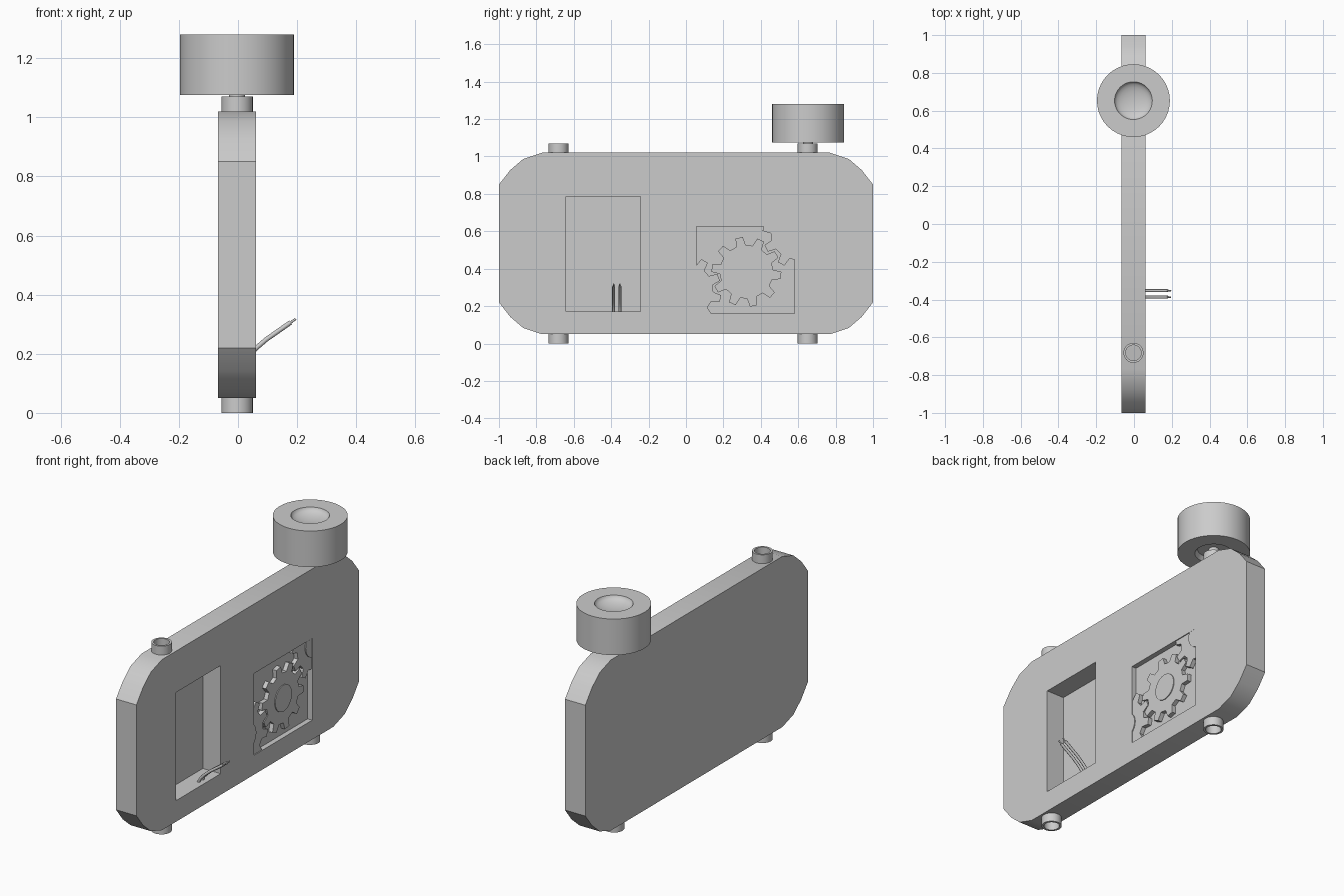
import bpy, bmesh, math

if "Cube" in bpy.data.objects:
    bpy.data.objects.remove(bpy.data.objects["Cube"])

CX = -0.003                 # mid-plane of the case
X0, X1 = -0.067, 0.061      # back and front faces of the case


def finish(bm, name, smooth=True):
    bmesh.ops.remove_doubles(bm, verts=bm.verts, dist=1e-5)
    bmesh.ops.recalc_face_normals(bm, faces=bm.faces)
    me = bpy.data.meshes.new(name)
    bm.to_mesh(me)
    bm.free()
    ob = bpy.data.objects.new(name, me)
    bpy.context.collection.objects.link(ob)
    if smooth:
        select(ob)
        bpy.ops.object.shade_smooth_by_angle(angle=math.radians(30))
    return ob


def select(ob):
    bpy.ops.object.select_all(action='DESELECT')
    ob.select_set(True)
    bpy.context.view_layer.objects.active = ob


def slab(name, outline, xa, xb, smooth=False):
    """Extrude a (y, z) outline along x."""
    bm = bmesh.new()
    f = bm.faces.new([bm.verts.new((xa, y, z)) for y, z in outline])
    r = bmesh.ops.extrude_face_region(bm, geom=[f])
    for v in r['geom']:
        if isinstance(v, bmesh.types.BMVert):
            v.co.x = xb
    return finish(bm, name, smooth)


def rect(ya, yb, za, zb):
    return [(ya, za), (yb, za), (yb, zb), (ya, zb)]


def boolean(ob, cutter, op):
    select(ob)
    m = ob.modifiers.new("cut", 'BOOLEAN')
    m.object, m.operation, m.solver = cutter, op, 'EXACT'
    bpy.ops.object.modifier_apply(modifier=m.name)
    bpy.data.objects.remove(cutter)


def lathe(name, profile, y, closed=False, seg=32):
    """Spin an (r, z) profile about a vertical axis."""
    bm = bmesh.new()
    rings = []
    for i in range(seg):
        a = 2 * math.pi * i / seg
        rings.append([bm.verts.new((CX + r * math.cos(a), y + r * math.sin(a), z))
                      for r, z in profile])
    n = len(profile)
    for i in range(seg):
        a, b = rings[i], rings[(i + 1) % seg]
        for j in range(n if closed else n - 1):
            k = (j + 1) % n
            bm.faces.new((a[j], b[j], b[k], a[k]))
    return finish(bm, name)


# Case: rounded plate with two windows
corner = [(1, 0.85), (0.94, 0.927), (0.87, 0.987), (0.77, 1.02)]
upper = corner + [(-y, z) for y, z in reversed(corner)]
outline = upper + [(y, 1.07 - z) for y, z in reversed(upper)]
case = slab("case", outline, X0, X1)
boolean(case, slab("c1", rect(-0.642, -0.243, 0.17, 0.785), X0 + 0.016, X1 + 0.1), 'DIFFERENCE')
boolean(case, slab("c2", rect(0.055, 0.58, 0.16, 0.625), 0.032, X1 + 0.1), 'DIFFERENCE')
select(case)
bpy.ops.object.shade_smooth_by_angle(angle=math.radians(30))

# Gears clipped to the window
def gear_outline(cy, cz, phase, teeth=10, ro=0.187, ri=0.143):
    pts = []
    for i in range(teeth):
        for da, r in ((-10.5, ri), (-6, ro), (6, ro), (10.5, ri)):
            a = math.radians(phase + i * 360 / teeth + da)
            pts.append((cy + r * math.cos(a), cz + r * math.sin(a)))
    return pts


def disc(cy, cz, r=0.075, n=24):
    return [(cy + r * math.cos(2 * math.pi * i / n), cz + r * math.sin(2 * math.pi * i / n))
            for i in range(n)]


for name, cy, cz, phase in (("middle", 0.323, 0.383, 102),
                            ("upper", 0.596, 0.59, 242),
                            ("lower", 0.003, 0.282, 22.8)):
    for part, pts, front in (("gear", gear_outline(cy, cz, phase), 0.056),
                             ("hub", disc(cy, cz), 0.061)):
        ob = slab(name + "_" + part, pts, 0.025, front)
        if name != "middle":
            boolean(ob, slab("clip", rect(0.0555, 0.5795, 0.1605, 0.6245), -0.1, 0.2), 'INTERSECT')

# Hollow pegs on top and bottom
for side, y in (("left", -0.682), ("right", 0.65)):
    for end, za, zb in (("top", 1.015, 1.07), ("bottom", 0.0, 0.055)):
        lathe(f"{end}_{side}_peg", [(0.053, za), (0.053, zb), (0.041, zb), (0.041, za)], y, True)

# Knob with dished top and recessed underside, on a shaft
dish = [(0.1 * math.sin(t * math.pi / 12), 1.28 - 0.035 * math.cos(t * math.pi / 12))
        for t in range(7)]
lathe("knob", dish + [(0.193, 1.28), (0.193, 1.075), (0.1, 1.075), (0.085, 1.1), (0, 1.1)],
      0.653, seg=40)
lathe("knob_shaft", [(0, 1.015), (0.027, 1.015), (0.027, 1.11), (0, 1.11)], 0.653)


# Pair of wires with bare tips
def wire(name, pts, radius):
    cu = bpy.data.curves.new(name, 'CURVE')
    cu.dimensions = '3D'
    cu.bevel_depth, cu.bevel_resolution, cu.use_fill_caps = radius, 2, True
    sp = cu.splines.new('POLY')
    sp.points.add(len(pts) - 1)
    for p, co in zip(sp.points, pts):
        p.co = (*co, 1)
    bpy.context.collection.objects.link(bpy.data.objects.new(name, cu))


for i, y in enumerate((-0.387, -0.353)):
    wire(f"wire_{i + 1}", [(x, y, z) for x, z in
         ((0.022, 0.165), (0.035, 0.192), (0.06, 0.218), (0.095, 0.248), (0.178, 0.306))], 0.008)
    wire(f"wire_tip_{i + 1}", [(0.17, y, 0.30), (0.195, y, 0.318)], 0.004)
